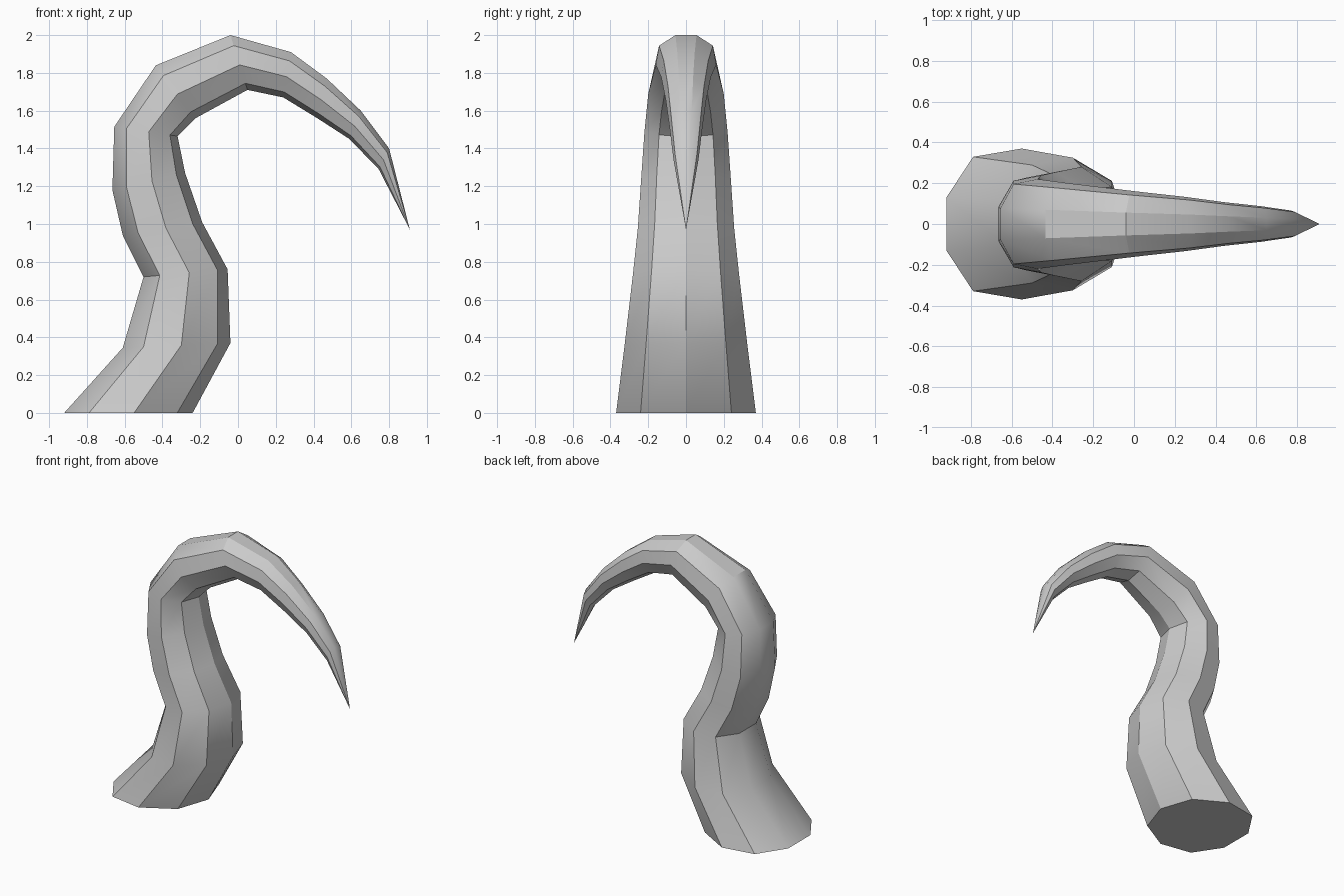
import bpy, bmesh, math

if "Cube" in bpy.data.objects:
    bpy.data.objects.remove(bpy.data.objects["Cube"])

# Spine rings: outer edge (x, z), inner edge (x, z), half width in y
RINGS = [
    (-0.92, 0.00, -0.24, 0.00, 0.37),
    (-0.61, 0.345, -0.04, 0.37, 0.325),
    (-0.50, 0.72, -0.055, 0.76, 0.28),
    (-0.61, 0.94, -0.19, 1.01, 0.255),
    (-0.665, 1.18, -0.28, 1.27, 0.238),
    (-0.655, 1.515, -0.32, 1.465, 0.22),
    (-0.435, 1.84, -0.225, 1.56, 0.20),
    (-0.04, 2.00, 0.05, 1.71, 0.16),
    (0.28, 1.91, 0.24, 1.67, 0.132),
    (0.47, 1.77, 0.42, 1.56, 0.107),
    (0.65, 1.60, 0.59, 1.45, 0.088),
    (0.80, 1.40, 0.745, 1.29, 0.066),
]
TIP = (0.91, 0.0, 0.97)

# Nine-sided section: (fraction from inner to outer edge, relative half width)
HALF = [(0.12, 0.65), (0.456, 1.0), (0.807, 0.89), (1.0, 0.35)]
SECTION = [(0.0, 0.0)] + HALF + [(f, -w) for f, w in reversed(HALF)]
N = len(SECTION)

bm = bmesh.new()
loops = []
for ox, oz, ix, iz, width in RINGS:
    loops.append([bm.verts.new((ix + (ox - ix) * f, w * width, iz + (oz - iz) * f))
                  for f, w in SECTION])

# Skin between neighbouring rings
for a, b in zip(loops, loops[1:]):
    for i in range(N):
        j = (i + 1) % N
        bm.faces.new((a[i], a[j], b[j], b[i]))

# Flat base and pointed tip
bm.faces.new(loops[0])
tip = bm.verts.new(TIP)
for i in range(N):
    bm.faces.new((loops[-1][i], loops[-1][(i + 1) % N], tip))
bmesh.ops.recalc_face_normals(bm, faces=bm.faces)

mesh = bpy.data.meshes.new("curved_horn")
bm.to_mesh(mesh)
bm.free()
horn = bpy.data.objects.new("curved_horn", mesh)
bpy.context.collection.objects.link(horn)

# Soft along the length, crisp on the strong ridges
bpy.context.view_layer.objects.active = horn
horn.select_set(True)
bpy.ops.object.shade_smooth_by_angle(angle=math.radians(30))
